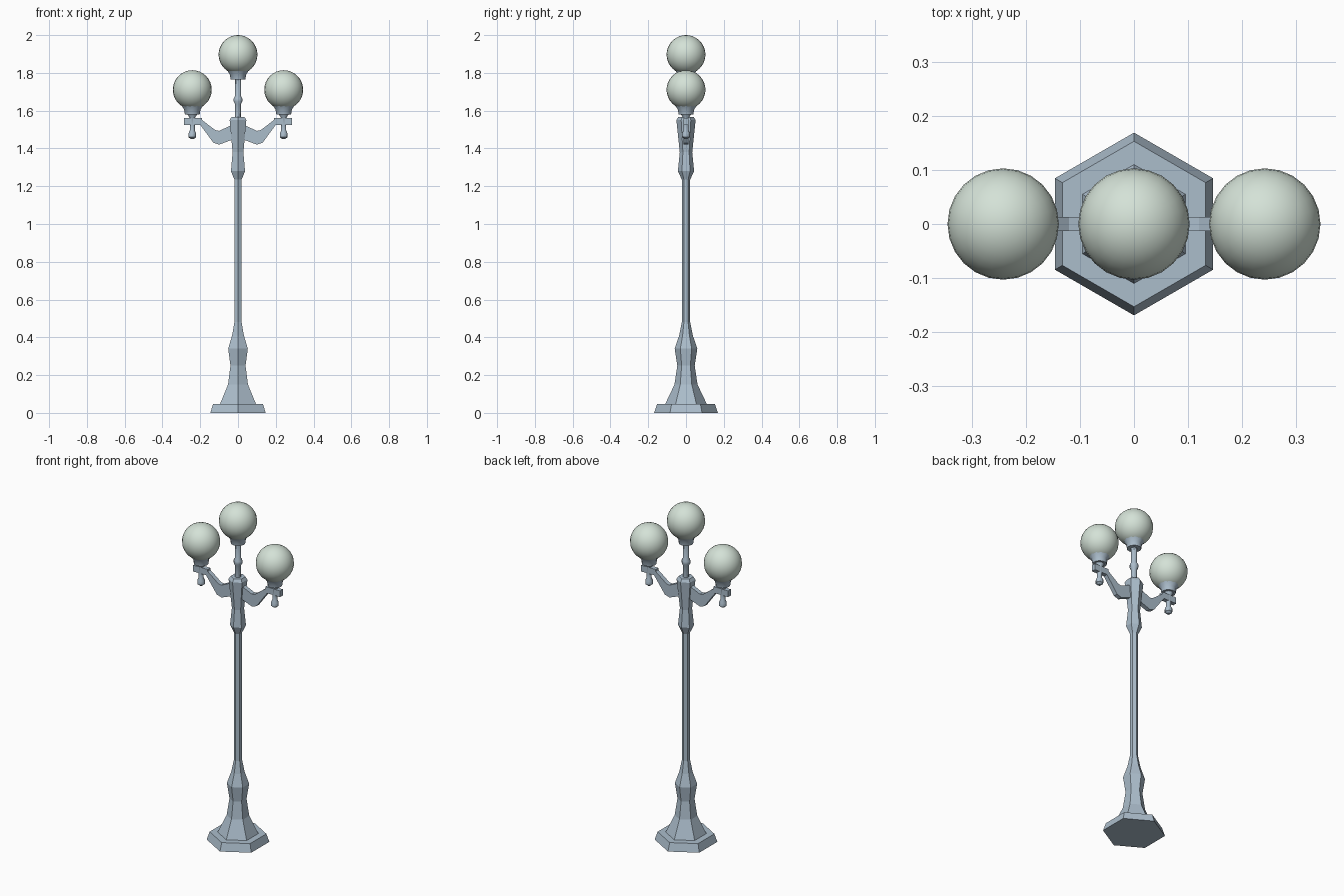
import bpy, bmesh, math

cube = bpy.data.objects.get("Cube")
if cube:
    bpy.data.objects.remove(cube, do_unlink=True)


def material(name, rgb):
    m = bpy.data.materials.new(name)
    m.use_nodes = True
    m.diffuse_color = (*rgb, 1)
    m.node_tree.nodes["Principled BSDF"].inputs["Base Color"].default_value = (*rgb, 1)
    return m


METAL = material("blue grey metal", (0.41, 0.51, 0.60))
GLASS = material("pale frosted glass", (0.66, 0.76, 0.68))


def finish(name, bm, mat, smooth_angle=None):
    bmesh.ops.recalc_face_normals(bm, faces=bm.faces)
    mesh = bpy.data.meshes.new(name)
    bm.to_mesh(mesh)
    bm.free()
    mesh.materials.append(mat)
    ob = bpy.data.objects.new(name, mesh)
    bpy.context.collection.objects.link(ob)
    if smooth_angle:
        bpy.ops.object.select_all(action="DESELECT")
        ob.select_set(True)
        bpy.context.view_layer.objects.active = ob
        bpy.ops.object.shade_smooth_by_angle(angle=math.radians(smooth_angle))
    return ob


def turned(name, profile, sides, x=0, z=0, smooth_angle=None):
    """Stack of rings from (radius, height) pairs, capped at both ends."""
    bm = bmesh.new()
    rings = []
    for r, h in profile:
        angles = [math.tau * i / sides + math.pi / 2 for i in range(sides)]
        rings.append([bm.verts.new((x + r * math.cos(a), r * math.sin(a), z + h)) for a in angles])
    for low, high in zip(rings, rings[1:]):
        for i in range(sides):
            j = (i + 1) % sides
            bm.faces.new((low[i], low[j], high[j], high[i]))
    bm.faces.new(rings[0])
    bm.faces.new(rings[-1])
    return finish(name, bm, METAL, smooth_angle)


def lamp(prefix, x, z):
    """Glass globe centred at height z, sitting in a flared cup."""
    bm = bmesh.new()
    bmesh.ops.create_uvsphere(bm, u_segments=24, v_segments=16, radius=0.103)
    bmesh.ops.translate(bm, verts=bm.verts, vec=(x, 0, z))
    finish(prefix + "_globe", bm, GLASS, 40)
    turned(prefix + "_cup", [(0.039, -0.132), (0.043, -0.106), (0.056, -0.085)],
           12, x, z, 35)


# Hexagonal foot and post
turned("foot", [(0.169, 0), (0.153, 0.047)], 6)
turned("post", [(0.11, 0.047), (0.061, 0.15), (0.046, 0.25), (0.06, 0.34), (0.036, 0.41),
                (0.022, 0.48), (0.022, 1.235), (0.043, 1.28), (0.033, 1.38),
                (0.051, 1.55), (0.04, 1.567)], 6)

# Central stem with a bead and its lamp
turned("stem", [(0.017, 1.56), (0.017, 1.635), (0.024, 1.648), (0.024, 1.664),
                (0.017, 1.677), (0.017, 1.775)], 10, smooth_angle=35)
lamp("centre", 0, 1.897)

# Side arms, each with a lamp and a hanging finial
ARM = [(0.02, 1.45), (0.10, 1.42), (0.13, 1.43), (0.20, 1.525), (0.285, 1.525),
       (0.285, 1.562), (0.19, 1.562), (0.19, 1.55), (0.12, 1.497), (0.10, 1.493), (0.02, 1.53)]
for side, s in (("left", 1), ("right", -1)):
    bm = bmesh.new()
    face = bm.faces.new([bm.verts.new((s * px, -0.013, pz)) for px, pz in ARM])
    out = bmesh.ops.extrude_face_region(bm, geom=[face])
    moved = [v for v in out["geom"] if isinstance(v, bmesh.types.BMVert)]
    bmesh.ops.translate(bm, verts=moved, vec=(0, 0.026, 0))
    finish(side + "_arm", bm, METAL)
    lamp(side, s * 0.242, 1.711)
    turned(side + "_finial", [(0.009, 1.45), (0.021, 1.46), (0.021, 1.48), (0.014, 1.495),
                              (0.014, 1.56), (0.03, 1.585)], 10, s * 0.242, smooth_angle=35)
